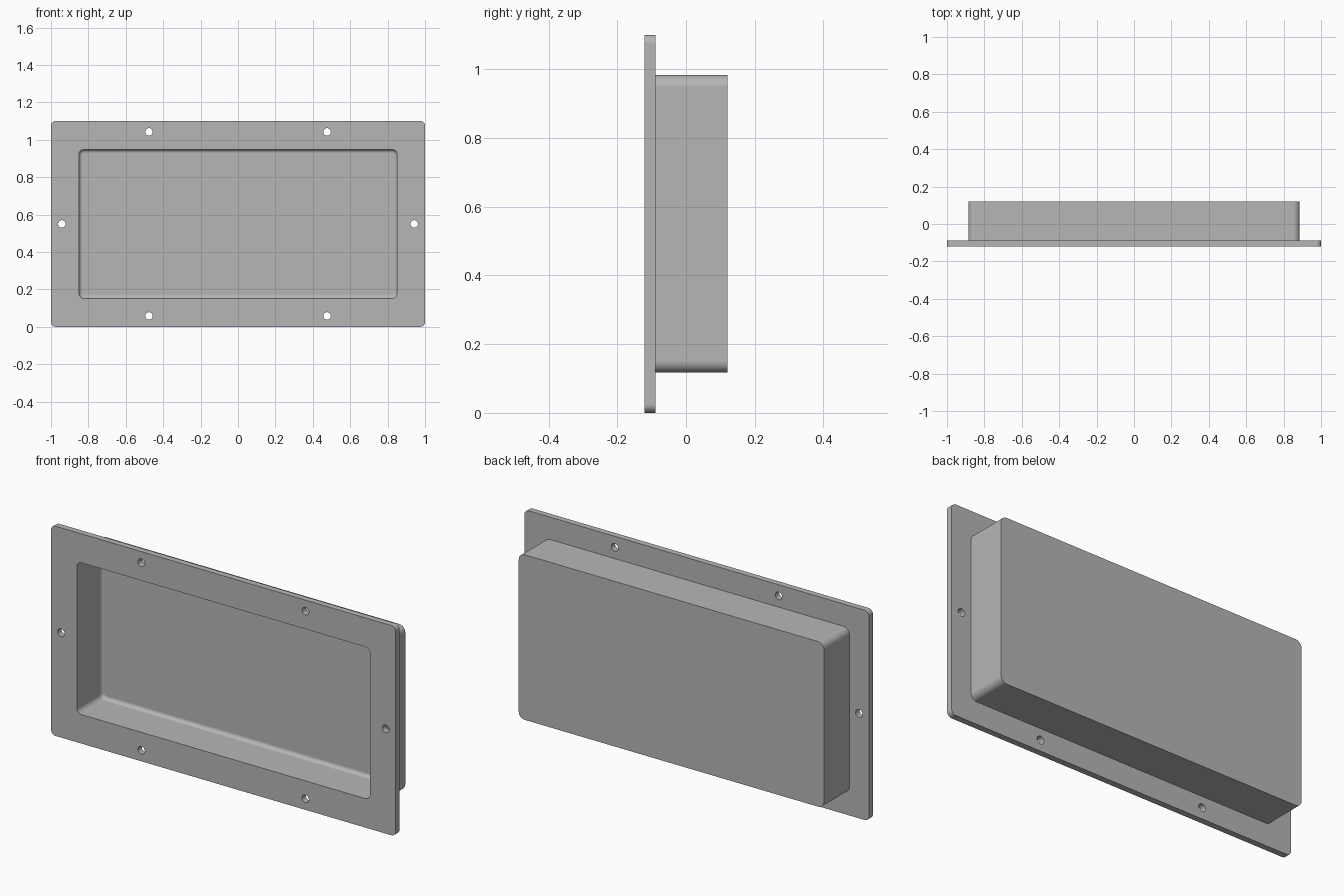
import bpy, bmesh
from math import cos, sin, pi
from mathutils import Matrix, Vector

old = bpy.data.objects.get("Cube")
if old:
    bpy.data.objects.remove(old, do_unlink=True)

MID = 0.55                                   # height of the centre line
FRONT, STEP, BACK = -0.121, -0.089, 0.121    # flange front, flange back, box back
FLOOR, FILLET, SEG = 0.087, 0.02, 8

grey = bpy.data.materials.new("plain grey")
grey.use_nodes = True
grey.diffuse_color = (0.47, 0.47, 0.47, 1)
grey.node_tree.nodes["Principled BSDF"].inputs["Base Color"].default_value = (0.47, 0.47, 0.47, 1)


def ring(bm, hw, hh, r, y):
    """Rounded rectangle loop facing along y."""
    verts = []
    for k, (sx, sz) in enumerate([(1, 1), (-1, 1), (-1, -1), (1, -1)]):
        for i in range(SEG + 1):
            a = (k + i / SEG) * pi / 2
            verts.append(bm.verts.new((sx * (hw - r) + r * cos(a), y,
                                       MID + sz * (hh - r) + r * sin(a))))
    return verts


def make_object(name, bm):
    bmesh.ops.recalc_face_normals(bm, faces=bm.faces)
    mesh = bpy.data.meshes.new(name)
    bm.to_mesh(mesh)
    bm.free()
    mesh.materials.append(grey)
    obj = bpy.data.objects.new(name, mesh)
    bpy.context.collection.objects.link(obj)
    return obj


# Flanged tray: one closed skin from the box back, round the flange, into the pocket
bm = bmesh.new()
loops = [ring(bm, 0.886, 0.433, 0.035, BACK),
         ring(bm, 0.886, 0.433, 0.035, STEP),
         ring(bm, 1.0, MID, 0.025, STEP),
         ring(bm, 1.0, MID, 0.025, FRONT),
         ring(bm, 0.85, 0.398, 0.027, FRONT)]
for i in range(SEG + 1):                     # rounded edge round the pocket floor
    a = i / SEG * pi / 2
    d = FILLET * (1 - cos(a))
    loops.append(ring(bm, 0.85 - d, 0.398 - d, 0.027 - d, FLOOR - FILLET * (1 - sin(a))))
for a, b in zip(loops, loops[1:]):
    n = len(a)
    for i in range(n):
        j = (i + 1) % n
        bm.faces.new((a[i], a[j], b[j], b[i]))
bm.faces.new(loops[0])
bm.faces.new(loops[-1])
tray = make_object("flanged_tray", bm)

# Screw holes through the flange
bm = bmesh.new()
spots = [(sx * 0.476, MID + sz * 0.492) for sx in (-1, 1) for sz in (-1, 1)]
spots += [(sx * 0.942, MID) for sx in (-1, 1)]
for x, z in spots:
    place = Matrix.Translation(Vector((x, (FRONT + STEP) / 2, z))) @ Matrix.Rotation(pi / 2, 4, 'X')
    bmesh.ops.create_cone(bm, cap_ends=True, segments=32, radius1=0.02, radius2=0.02,
                          depth=0.1, matrix=place)
cutter = make_object("screw_hole_cutter", bm)
cutter.hide_render = True

bpy.ops.object.select_all(action='DESELECT')
bpy.context.view_layer.objects.active = tray
tray.select_set(True)
cut = tray.modifiers.new("screw_holes", 'BOOLEAN')
cut.object = cutter
cut.operation = 'DIFFERENCE'
cut.solver = 'EXACT'
bpy.ops.object.modifier_apply(modifier=cut.name)
bpy.data.objects.remove(cutter, do_unlink=True)

# Smooth rounded corners, flat walls
bpy.ops.object.shade_smooth_by_angle(angle=pi / 6)
flat = tray.modifiers.new("flat_walls", 'WEIGHTED_NORMAL')
flat.keep_sharp = True
